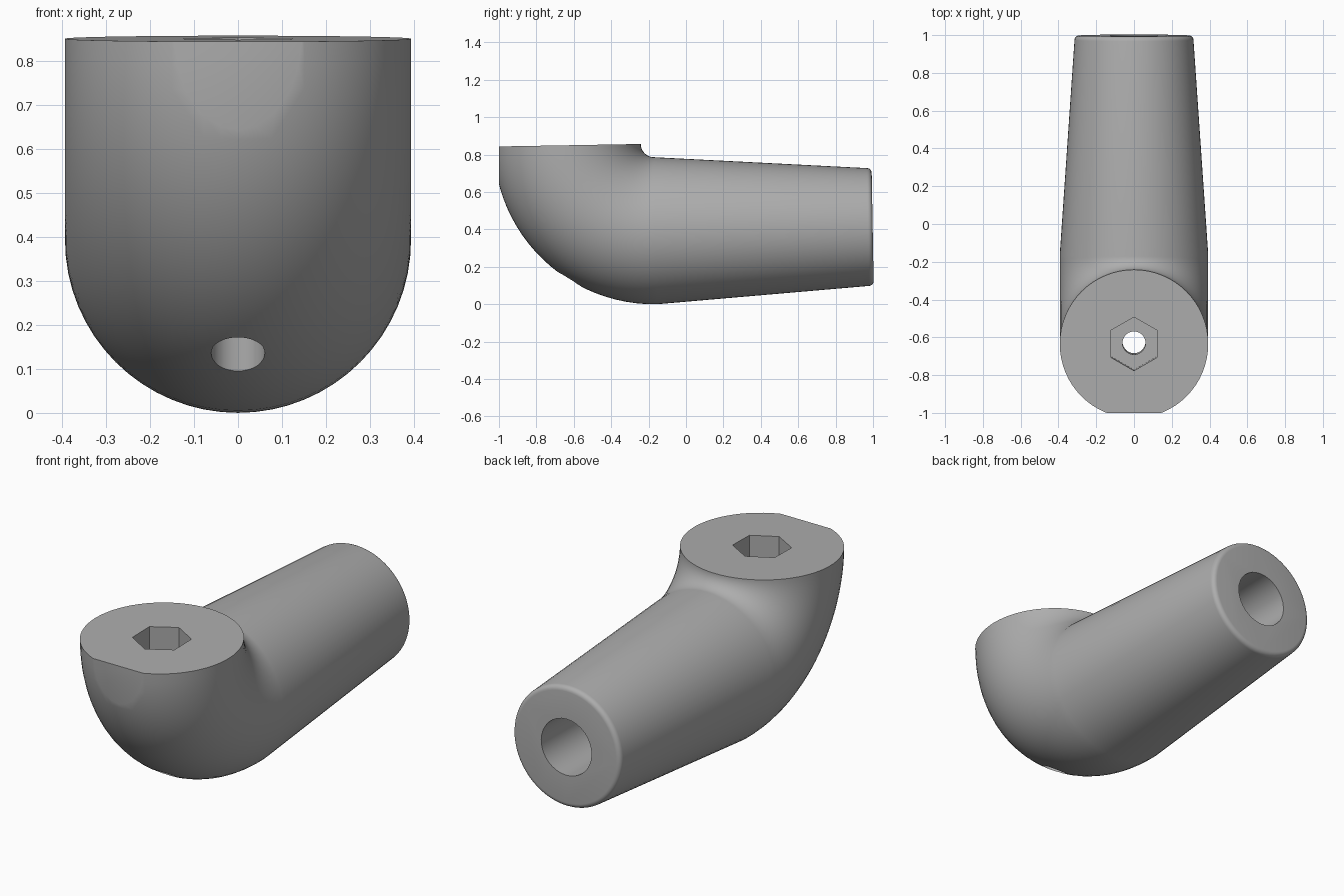
import bpy, bmesh
from math import sin, cos, pi, radians
from mathutils import Matrix, Vector

cube = bpy.data.objects.get("Cube")
if cube:
    bpy.data.objects.remove(cube)

grey = bpy.data.materials.new("plain grey")
grey.use_nodes = True
colour = (0.42, 0.42, 0.42, 1)
grey.diffuse_color = colour
grey.node_tree.nodes["Principled BSDF"].inputs["Base Color"].default_value = colour

# Bend pivot, and the slight tilt of the whole fitting about it
PIVOT = Matrix.Translation((0, -0.17, 0.858)) @ Matrix.Rotation(radians(1), 4, 'X')
BEND, TUBE, END, LENGTH, FILLET = 0.465, 0.393, 0.315, 1.16, 0.025
SIDES = 64


def make_object(name, bm):
    mesh = bpy.data.meshes.new(name)
    bmesh.ops.recalc_face_normals(bm, faces=bm.faces)
    bm.to_mesh(mesh)
    bm.free()
    mesh.materials.append(grey)
    obj = bpy.data.objects.new(name, mesh)
    bpy.context.collection.objects.link(obj)
    return obj


def ring(bm, centre, radius, up):
    """Circle of vertices in the plane of x and the given up direction."""
    return [bm.verts.new(centre + radius * (Vector((cos(t), 0, 0)) + up * sin(t)))
            for t in (2 * pi * i / SIDES for i in range(SIDES))]


def prism(name, sides, radius, depth, matrix):
    bm = bmesh.new()
    bmesh.ops.create_cone(bm, cap_ends=True, segments=sides, radius1=radius,
                          radius2=radius, depth=depth, matrix=PIVOT @ matrix)
    obj = make_object(name, bm)
    obj.hide_render = True
    return obj


# Elbow body: quarter bend, then the tapering tube with a rounded end
bm = bmesh.new()
rings = []
STEPS = 24
for i in range(STEPS + 1):
    a = pi / 2 * (1 - i / STEPS)
    out = Vector((0, -sin(a), -cos(a)))
    rings.append(ring(bm, out * BEND, TUBE, -out))
for i in range(6):
    a = pi / 2 * i / 5
    centre = Vector((0, LENGTH - FILLET * (1 - sin(a)), -BEND))
    rings.append(ring(bm, centre, END - FILLET * (1 - cos(a)), Vector((0, 0, 1))))
for r1, r2 in zip(rings, rings[1:]):
    for i in range(SIDES):
        j = (i + 1) % SIDES
        bm.faces.new((r1[i], r1[j], r2[j], r2[i]))
bm.faces.new(rings[0])
bm.faces.new(rings[-1])
bm.transform(PIVOT)

# Flat on the front of the bend
cut = bmesh.ops.bisect_plane(bm, geom=bm.verts[:] + bm.edges[:] + bm.faces[:],
                             plane_co=(0, -1, 0), plane_no=(0, -1, 0), clear_outer=True)
bmesh.ops.holes_fill(bm, edges=[e for e in bm.edges if e.is_boundary], sides=0)
body = make_object("elbow_body", bm)

# Hexagonal socket, screw hole and end bore
cutters = [
    prism("hex_socket_cutter", 6, 0.142, 0.6, Matrix.Translation((0, -BEND, 0))),
    prism("screw_hole_cutter", 32, 0.061, 2.2, Matrix.Translation((0, -BEND, 0))),
    prism("end_bore_cutter", 32, 0.147, 1.2,
          Matrix.Translation((0, LENGTH, -BEND)) @ Matrix.Rotation(pi / 2, 4, 'X')),
]
bpy.context.view_layer.objects.active = body
body.select_set(True)
for cutter in cutters:
    mod = body.modifiers.new(cutter.name, 'BOOLEAN')
    mod.operation = 'DIFFERENCE'
    mod.solver = 'EXACT'
    mod.object = cutter
    bpy.ops.object.modifier_apply(modifier=mod.name)
for cutter in cutters:
    bpy.data.objects.remove(cutter)

bpy.ops.object.select_all(action='DESELECT')
body.select_set(True)
bpy.ops.object.shade_smooth_by_angle(angle=radians(30))
